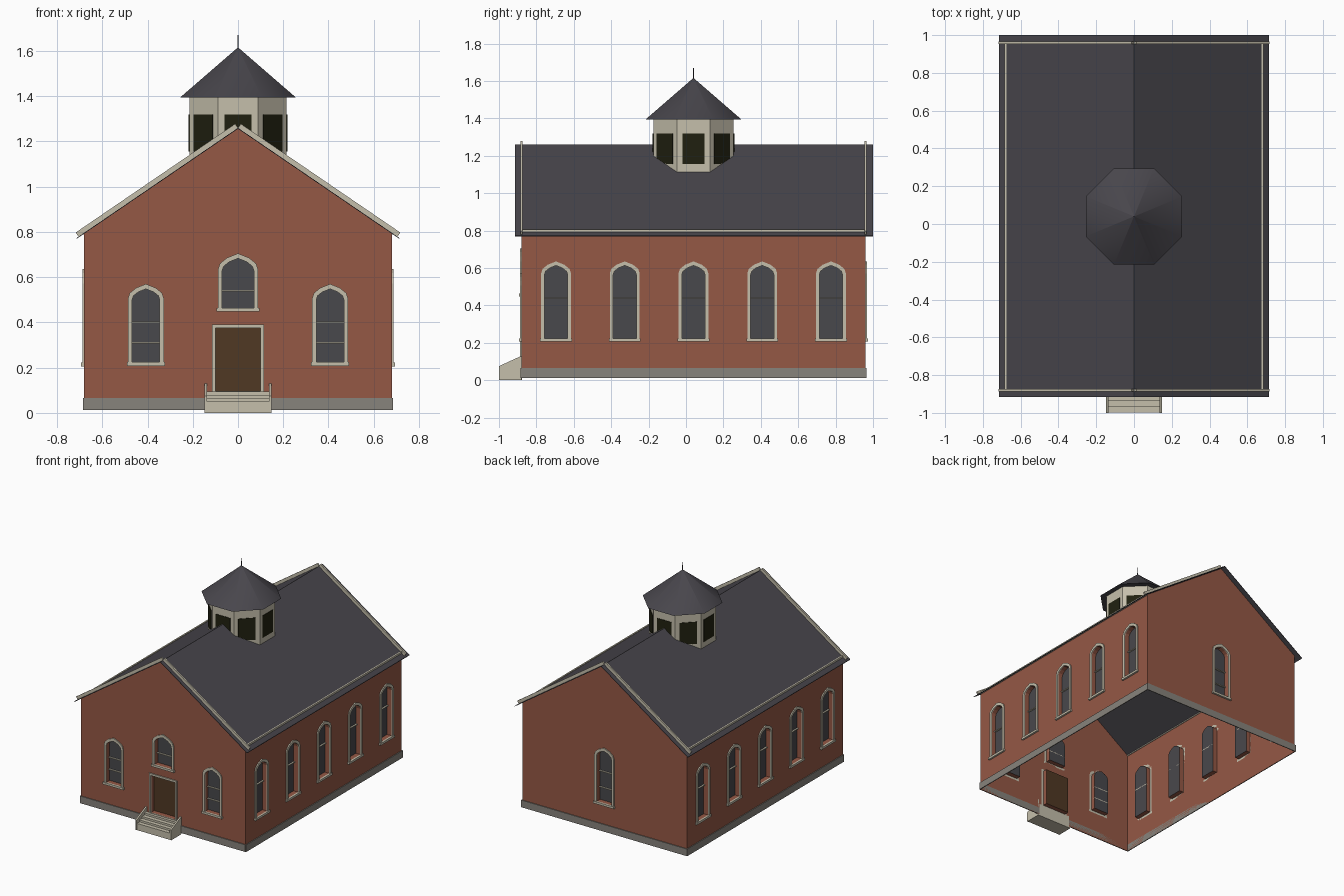
import bpy, bmesh, math
from mathutils import Matrix, Vector

cube = bpy.data.objects.get("Cube")
if cube:
    bpy.data.objects.remove(cube, do_unlink=True)


def material(name, color):
    m = bpy.data.materials.new(name)
    m.use_nodes = True
    m.diffuse_color = (*color, 1)
    bsdf = next(n for n in m.node_tree.nodes if n.type == 'BSDF_PRINCIPLED')
    bsdf.inputs["Base Color"].default_value = (*color, 1)
    bsdf.inputs["Roughness"].default_value = 0.8
    return m


BRICK = material("brick", (0.30, 0.098, 0.060))
TRIM = material("pale stone trim", (0.56, 0.52, 0.41))
SLATE = material("dark slate", (0.065, 0.061, 0.072))
GLASS = material("window glass", (0.066, 0.065, 0.072))
STONE = material("grey foundation", (0.243, 0.227, 0.202))
WOOD = material("brown door", (0.08, 0.04, 0.017))
DARK = material("dark opening", (0.0144, 0.0144, 0.005))

RIDGE, SLOPE = 1.26, 0.682
FRONT, BACK, SIDE = -0.88, 0.96, 0.68
MID, HALF = (FRONT + BACK) / 2, (BACK - FRONT) / 2
DEPTH = 0.035


def roof_z(x):
    return RIDGE - SLOPE * abs(x)


def turn(deg, x=0, y=0):
    return Matrix.Translation((x, y, 0)) @ Matrix.Rotation(math.radians(deg), 4, 'Z')


def finish(name, bm, mats, matrix=Matrix(), recalc=True):
    if recalc:
        bmesh.ops.recalc_face_normals(bm, faces=bm.faces)
    bm.transform(matrix)
    me = bpy.data.meshes.new(name)
    bm.to_mesh(me)
    bm.free()
    for m in mats:
        me.materials.append(m)
    ob = bpy.data.objects.new(name, me)
    bpy.context.collection.objects.link(ob)
    return ob


def loop(bm, outline, y):
    return [bm.verts.new((u, y, z)) for u, z in outline]


def bridge(bm, a, b):
    n = len(a)
    return [bm.faces.new((a[i], a[(i + 1) % n], b[(i + 1) % n], b[i])) for i in range(n)]


def prism(name, outline, y0, y1, mat, matrix=Matrix()):
    bm = bmesh.new()
    a, b = loop(bm, outline, y0), loop(bm, outline, y1)
    bm.faces.new(a)
    bm.faces.new(b)
    bridge(bm, a, b)
    return finish(name, bm, [mat], matrix)


def rect(u0, u1, z0, z1):
    return [(u0, z0), (u1, z0), (u1, z1), (u0, z1)]


def surround(name, outer, inner, matrix):
    # hollow frame standing slightly proud of the wall
    bm = bmesh.new()
    rings = [loop(bm, o, y) for o, y in
             ((outer, 0), (outer, -0.008), (inner, -0.008), (inner, 0))]
    for i in range(4):
        bridge(bm, rings[i], rings[(i + 1) % 4])
    finish(name, bm, [TRIM], matrix)


def arch(c, w, bottom, top):
    # upright sides, rounded shoulders and a shallow point
    right = [(1, 0.8), (0.9, 0.5), (0.55, 0.22)]
    pts = [(c - w, bottom), (c + w, bottom)]
    pts += [(c + k * w, top - d * w) for k, d in right]
    pts += [(c, top)]
    return pts + [(c - k * w, top - d * w) for k, d in reversed(right)]


def wall(name, outline, holes, matrix):
    # flat wall with recessed openings; holes are (outline, material index)
    bm = bmesh.new()
    loops = [loop(bm, o, 0) for o in [outline] + [h[0] for h in holes]]
    edges = [bm.edges.new((l[i - 1], l[i])) for l in loops for i in range(len(l))]
    bmesh.ops.triangle_fill(bm, use_beauty=True, edges=edges, normal=(0, -1, 0))
    bmesh.ops.dissolve_limit(bm, angle_limit=0.01, verts=[], edges=[
        e for e in bm.edges if len(e.link_faces) == 2])
    for front, (o, index) in zip(loops[1:], holes):
        back = loop(bm, o, DEPTH)
        bridge(bm, front, back)
        bm.faces.new(back).material_index = index
    bmesh.ops.recalc_face_normals(bm, faces=bm.faces)
    if max(bm.faces, key=lambda f: f.calc_area()).normal.y > 0:
        bmesh.ops.reverse_faces(bm, faces=bm.faces)
    finish(name, bm, [BRICK, GLASS, WOOD], matrix, recalc=False)


def window(name, c, w, bottom, top, bars, matrix):
    inner = arch(c, w - 0.018, bottom + 0.012, top - 0.022)
    surround(name + "_frame", arch(c, w, bottom, top), inner, matrix)
    prism(name + "_sill", rect(c - w - 0.005, c + w + 0.005, bottom - 0.004, bottom + 0.012),
          0, -0.014, TRIM, matrix)
    for z in bars:
        prism(name + "_bar", rect(c - w + 0.018, c + w - 0.018, z - 0.003, z + 0.003),
              DEPTH - 0.012, DEPTH, TRIM, matrix)
    return inner, 1


# Walls, windows and door
gable = [(-SIDE, 0.012), (SIDE, 0.012), (SIDE, roof_z(SIDE) - 0.002),
         (0, RIDGE - 0.002), (-SIDE, roof_z(SIDE) - 0.002)]
at_front, at_back = turn(0, 0, FRONT), turn(180, 0, BACK)
openings = [window("front_window", s * 0.407, 0.079, 0.212, 0.57, (0.31, 0.40), at_front)
            for s in (-1, 1)]
openings.append(window("upper_window", 0, 0.089, 0.452, 0.705, (0.54,), at_front))
door = rect(-0.1, 0.1, 0.097, 0.375)
surround("door_frame", rect(-0.115, 0.115, 0.09, 0.39), door, at_front)
openings.append((door, 2))
wall("front_wall", gable, openings, at_front)
wall("back_wall", gable,
     [window("back_window", 0, 0.08, 0.21, 0.635, (0.32, 0.44), at_back)], at_back)
for label, s in (("left", 1), ("right", -1)):
    m = turn(90 * s, s * SIDE, MID)
    wall(label + "_wall", rect(-HALF, HALF, 0.012, roof_z(SIDE) - 0.002),
         [window(label + "_window", i * 0.3675, 0.08, 0.21, 0.635, (0.44,), m)
          for i in range(-2, 3)], m)
    prism(label + "_foundation", rect(-HALF - 0.005, HALF + 0.005, 0.012, 0.065),
          -0.006, 0, STONE, m)
for m in (at_front, at_back):
    prism("end_foundation", rect(-SIDE, SIDE, 0.012, 0.065), -0.006, 0, STONE, m)

# Roof, gable copings and eave rails
e = 0.715
prism("roof", [(-e, roof_z(e)), (0, RIDGE), (e, roof_z(e)),
               (e, roof_z(e) - 0.004), (0, RIDGE - 0.004), (-e, roof_z(e) - 0.004)],
      -0.915, 1.0, SLATE)
rise = Vector((SLOPE, 1)).normalized() * 0.022
for s in (-1, 1):
    low, high = Vector((0.705, roof_z(0.705))), Vector((0, RIDGE))
    bar = [(s * p.x, p.y) for p in (low, high, high + rise, low + rise)]
    for y in (FRONT, BACK):
        prism("gable_coping", bar, y - 0.006, y + 0.006, TRIM)
    prism("eave_rail", rect(s * SIDE - 0.005, s * SIDE + 0.005, 0.788, 0.806),
          FRONT, BACK, TRIM)

# Octagonal cupola sitting on the ridge
CY, APOTHEM = 0.04, 0.215


def octagon(name, r0, r1, z0, z1, mat, caps):
    bm = bmesh.new()
    k = 1 / math.cos(math.pi / 8)
    bmesh.ops.create_cone(bm, cap_ends=caps, segments=8, radius1=r0 * k, radius2=r1 * k,
                          depth=z1 - z0, matrix=Matrix.Translation((0, 0, (z0 + z1) / 2))
                          @ Matrix.Rotation(math.pi / 8, 4, 'Z'))
    if not caps:
        # follow the roof slopes along the lower edge
        bmesh.ops.bisect_plane(bm, geom=bm.verts[:] + bm.edges[:] + bm.faces[:],
                               plane_co=(0, 0, 0), plane_no=(1, 0, 0))
        for v in bm.verts:
            if v.co.z < (z0 + z1) / 2:
                v.co.z = roof_z(v.co.x) - 0.003
    return finish(name, bm, [mat], Matrix.Translation((0, CY, 0)))


octagon("cupola_walls", APOTHEM, APOTHEM, 1.11, 1.40, TRIM, False)
for i in range(8):
    m = turn(45 * i, 0, CY)
    base = []
    for j in range(-2, 3):
        u = j * 0.03
        x = (m @ Vector((u, -APOTHEM, 0))).x
        base.append((u, max(1.155, roof_z(x) + 0.002)))
    prism("cupola_opening", base + [(0.06, 1.32), (-0.06, 1.32)],
          -APOTHEM - 0.003, -APOTHEM + 0.003, DARK, m)
cap = octagon("cupola_roof", 0.255, 0.001, 1.395, 1.615, SLATE, True)
bpy.ops.object.select_all(action='DESELECT')
cap.select_set(True)
bpy.context.view_layer.objects.active = cap
bpy.ops.object.shade_smooth_by_angle(angle=math.radians(35))
octagon("spire", 0.003, 0.002, 1.60, 1.67, SLATE, True)

# Entrance steps between sloping cheek walls
for i in range(4):
    prism("step", rect(-0.136, 0.136, 0.0, 0.05 + i * 0.0145),
          -0.998 + i * 0.03, -0.968 + i * 0.03, TRIM)
cheek = [(-1, 0), (-1, 0.075), (FRONT, 0.13), (FRONT, 0)]
for s in (-1, 1):
    prism("step_cheek", cheek, s * 0.136, s * 0.148, TRIM, turn(90))
